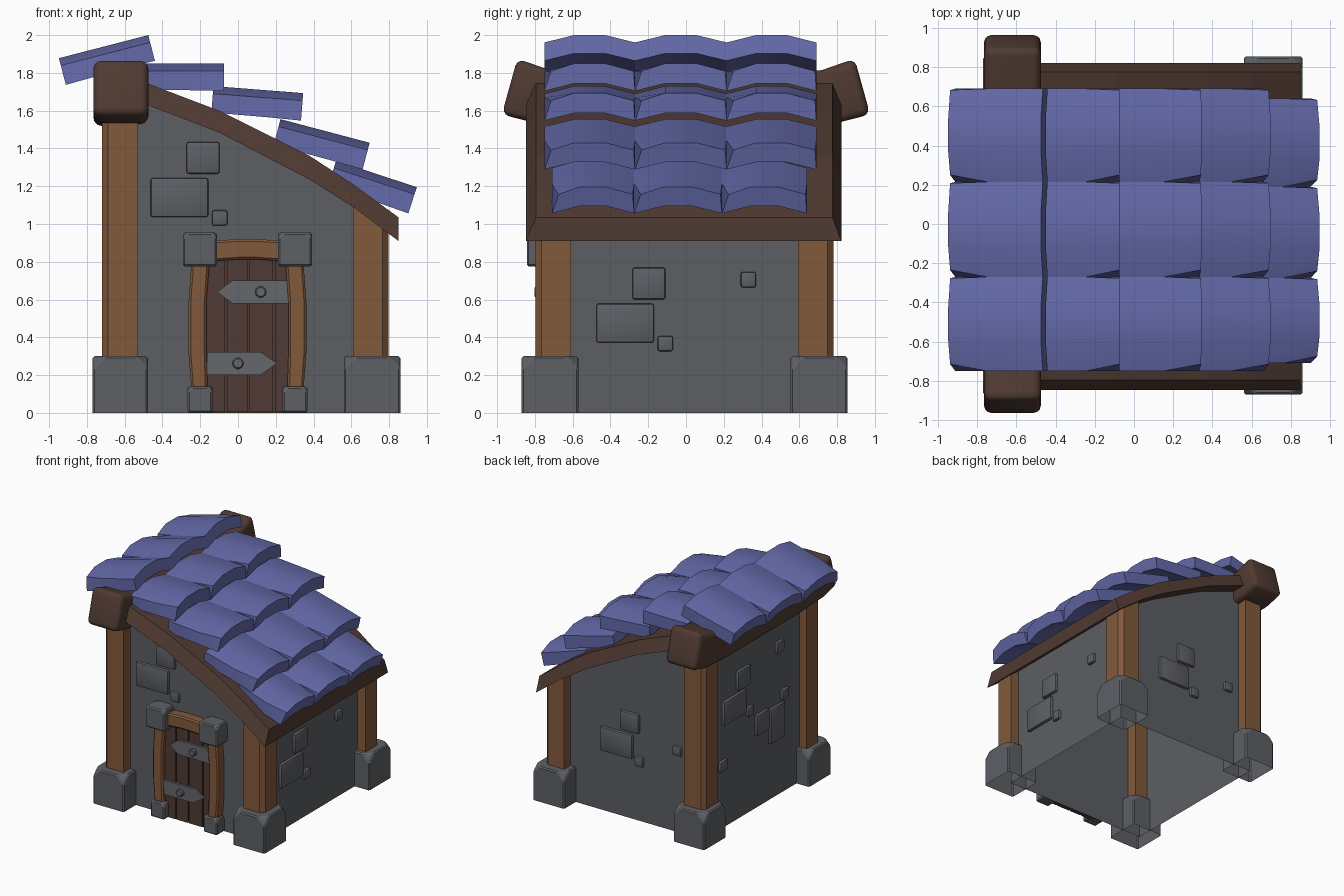
import bpy, bmesh, math
from mathutils import Vector

cube = bpy.data.objects.get("Cube")
if cube:
    bpy.data.objects.remove(cube, do_unlink=True)


def material(name, color):
    m = bpy.data.materials.new(name)
    m.use_nodes = True
    m.diffuse_color = (*color, 1)
    bsdf = next(n for n in m.node_tree.nodes if n.type == 'BSDF_PRINCIPLED')
    bsdf.inputs["Base Color"].default_value = (*color, 1)
    bsdf.inputs["Roughness"].default_value = 0.8
    return m


WALL = material("wall grey", (0.107, 0.113, 0.126))
STONE = material("stone grey", (0.110, 0.117, 0.131))
METAL = material("iron grey", (0.130, 0.135, 0.148))
WOOD = material("warm wood", (0.223, 0.100, 0.045))
DARK = material("dark timber", (0.080, 0.043, 0.032))
DOOR = material("door wood", (0.080, 0.044, 0.035))
TILE = material("blue tile", (0.125, 0.140, 0.390))

DOWN, BACK = Vector((0, 0, -1)), Vector((0, 1, 0))


def loft(name, rings, mat, bevel=0, segments=1, drop=None, corners=0):
    """Skin closed rings of points, cap both ends, bevel, and leave out hidden faces."""
    bm = bmesh.new()
    loops = [[bm.verts.new(p) for p in ring] for ring in rings]
    n = len(loops[0])
    for a, b in zip(loops, loops[1:]):
        for i in range(n):
            j = (i + 1) % n
            bm.faces.new((a[i], a[j], b[j], b[i]))
    bm.faces.new(loops[0][::-1])
    bm.faces.new(loops[-1])
    bmesh.ops.recalc_face_normals(bm, faces=bm.faces)
    if drop:
        hidden = [f for f in bm.faces if f.normal.dot(drop) > 0.95]
        bmesh.ops.delete(bm, geom=hidden, context='FACES')
    if corners:
        top = max(v.co.z for v in bm.verts)
        bmesh.ops.bevel(bm, geom=[v for v in bm.verts if v.co.z > top - 0.001],
                        offset=corners, segments=1, affect='VERTICES', profile=0.5)
    if bevel:
        sharp = [e for e in bm.edges if len(e.link_faces) == 2 and e.calc_face_angle() > 0.7]
        bmesh.ops.bevel(bm, geom=sharp, offset=bevel, segments=segments,
                        affect='EDGES', profile=0.5, clamp_overlap=True)
    me = bpy.data.meshes.new(name)
    bm.to_mesh(me)
    bm.free()
    me.materials.append(mat)
    ob = bpy.data.objects.new(name, me)
    bpy.context.collection.objects.link(ob)
    return ob


def smooth(ob, angle=30):
    bpy.ops.object.select_all(action='DESELECT')
    ob.select_set(True)
    bpy.context.view_layer.objects.active = ob
    bpy.ops.object.shade_smooth_by_angle(angle=math.radians(angle))


def prism(name, outline, y0, y1, mat, **kw):
    return loft(name, [[(x, y, z) for x, z in outline] for y in (y0, y1)], mat, **kw)


def box(name, x0, x1, y0, y1, z0, z1, mat, **kw):
    return prism(name, [(x0, z0), (x1, z0), (x1, z1), (x0, z1)], y0, y1, mat, **kw)


# Roof slab: a sagging profile, wider at its underside
ROOF = [(-0.62, 1.68, 1.79), (-0.48, 1.63, 1.745), (-0.1, 1.485, 1.60),
        (0.38, 1.235, 1.36), (0.61, 1.09, 1.21), (0.85, 0.91, 1.035)]
loft("roof_slab", [[(x, -0.848, lo), (x, 0.822, lo), (x, 0.775, hi), (x, -0.795, hi)]
                   for x, lo, hi in ROOF], DARK)


def under_roof(x):
    for (xa, za, _), (xb, zb, _) in zip(ROOF, ROOF[1:]):
        if x <= xb:
            return za + (zb - za) * (x - xa) / (xb - xa)


# Walls: one shell recessed behind the posts, open at the bottom
LEFT, RIGHT, FRONT, REAR = -0.65, 0.72, -0.705, 0.695
outline = [(LEFT, 0), (RIGHT, 0), (RIGHT, under_roof(RIGHT) + 0.03)]
outline += [(x, lo + 0.03) for x, lo, _ in ROOF[-2:0:-1]] + [(LEFT, 1.65)]
prism("walls", outline, FRONT, REAR, WALL, drop=DOWN)

# Corner posts, outer edge chamfered, on stone feet
MIDDLE = -0.008
for side, s in (("front", -1), ("back", 1)):
    for hand, inner, outer, foot in (("right", -0.53, -0.72, (-0.77, -0.476)),
                                     ("left", 0.61, 0.797, (0.56, 0.86))):
        cut = math.copysign(0.032, outer)
        yi, yo = MIDDLE + s * 0.602, MIDDLE + s * 0.79
        plan = [(inner, yi), (outer, yi), (outer, yo - s * 0.032), (outer - cut, yo), (inner, yo)]
        loft(f"{side}_{hand}_post",
             [[(x, y, 0.2) for x, y in plan],
              [(x, y, 1.6 if x < 0 else under_roof(x) + 0.03) for x, y in plan]],
             WOOD, drop=DOWN)
        ya, yb = sorted((MIDDLE + s * 0.562, MIDDLE + s * 0.862))
        box(f"{side}_{hand}_foot", *foot, ya, yb, 0, 0.3, STONE,
            drop=DOWN, corners=0.065, bevel=0.01)

# Ridge beam: ends curl upward
half = [(0.975, 1.58, 0.893, 1.875), (0.80, 1.535, 0.72, 1.815), (0.5, 1.52, 0.47, 1.785)]
stations = [(-a, b, -c, d) for a, b, c, d in half] + [(0, 1.52, 0, 1.78)] + half[::-1]
beam = loft("ridge_beam", [[(-0.765, yl, zl), (-0.475, yl, zl), (-0.475, yh, zh), (-0.765, yh, zh)]
                           for yl, zl, yh, zh in stations], DARK, bevel=0.04, segments=3)
smooth(beam, 35)

# Roof tiles: upper and lower crest of each row, then three arched tiles across
WIDE = (-0.75, -0.27, 0.215, 0.69)
NARROW = (-0.71, -0.275, 0.19, 0.64)
ROWS = [((-0.475, 2.0), (-0.948, 1.878), WIDE), ((-0.50, 1.85), (-0.073, 1.85), WIDE),
        ((-0.13, 1.73), (0.345, 1.693), WIDE), ((0.225, 1.555), (0.697, 1.43), WIDE),
        ((0.52, 1.335), (0.947, 1.195), NARROW)]


def tile_ring(crest, normal, ya, yb, nick, thick):
    """Arched section; nick cuts the upper corners, mostly the one toward the front."""
    w = yb - ya
    top = [(ya + nick, 0.04), (ya + w * 0.33, 0), (yb - w * 0.33, 0), (yb - nick * 0.2, 0.04)]
    low = [(yb, thick), (yb - w * 0.33, thick - 0.04),
           (ya + w * 0.33, thick - 0.04), (ya, thick)]
    return [(crest.x - normal.x * d, y, crest.y - normal.y * d) for y, d in top + low]


for r, (up, low, cols) in enumerate(ROWS):
    up, low = Vector(up), Vector(low)
    run = (low - up).normalized()
    normal = Vector((-run.y, run.x))
    if normal.y < 0:
        normal = -normal
    for c in range(3):
        ya, yb = cols[c], cols[c + 1]
        smooth(loft(f"roof_tile_{r + 1}_{c + 1}",
                    [tile_ring(up, normal, ya, yb, 0, 0.14),
                     tile_ring(up.lerp(low, 0.6), normal, ya, yb, 0, 0.142),
                     tile_ring(low, normal, ya, yb, 0.035, 0.146)], TILE))

# Door: planks over a dark backing
box("door_backing", -0.18, 0.28, -0.735, FRONT, 0, 0.84, DARK, drop=BACK)
for i, (x0, x1) in enumerate(((-0.18, -0.068), (-0.057, 0.05), (0.061, 0.186), (0.197, 0.28))):
    box(f"door_plank_{i + 1}", x0, x1, -0.752, FRONT, 0.005, 0.83, DOOR, drop=BACK)

# Door frame: bowed jambs, lintel, corner stones, mirrored about the door's middle
MID = 0.05
JAMB = [(0.21, 0.1), (0.295, 0.1), (0.312, 0.32), (0.312, 0.58), (0.295, 0.82),
        (0.2, 0.82), (0.217, 0.58), (0.217, 0.32)]
for hand, s in (("right", -1), ("left", 1)):
    prism(f"door_jamb_{hand}", [(MID + s * x, z) for x, z in JAMB],
          -0.788, FRONT, WOOD, bevel=0.012, drop=BACK)
    for part, a, b, z0, z1, y in (("foot", 0.185, 0.317, 0, 0.14, -0.81),
                                  ("cap", 0.162, 0.342, 0.775, 0.955, -0.843)):
        x0, x1 = sorted((MID + s * a, MID + s * b))
        box(f"door_{part}_stone_{hand}", x0, x1, y, FRONT, z0, z1, STONE,
            corners=0.028, bevel=0.01, drop=BACK)
prism("door_lintel", [(-0.15, 0.802), (0.0, 0.812), (0.1, 0.812), (0.25, 0.802),
                      (0.25, 0.91), (0.1, 0.92), (0.0, 0.92), (-0.15, 0.91)],
      -0.79, FRONT, WOOD, bevel=0.012, drop=BACK)

# Strap hinges with round bolts
for name, root, neck, tip, z, bolt in (("upper", 0.27, -0.03, -0.11, 0.64, 0.12),
                                       ("lower", -0.165, 0.12, 0.207, 0.262, 0.0)):
    h = 0.061
    prism(f"{name}_hinge", [(root, z - h), (neck, z - h), (tip, z), (neck, z + h), (root, z + h)],
          -0.772, -0.745, METAL, drop=BACK)
    ring = [(bolt + 0.03 * math.cos(k * math.tau / 10), z + 0.03 * math.sin(k * math.tau / 10))
            for k in range(10)]
    prism(f"{name}_hinge_bolt", ring, -0.803, -0.77, METAL, bevel=0.006, drop=BACK)


# Wall stones: u runs to the right as seen from outside each wall
def wall_stone(wall, u, z, w, h):
    a, b, out = u - w / 2, u + w / 2, 0.025
    spans = {"front": (a, b, FRONT - out, FRONT), "back": (-b, -a, REAR, REAR + out),
             "left": (RIGHT, RIGHT + out, a, b), "right": (LEFT - out, LEFT, -b, -a)}
    inward = {"front": (0, 1, 0), "back": (0, -1, 0), "left": (-1, 0, 0), "right": (1, 0, 0)}
    ob = box(f"{wall}_wall_stone", *spans[wall], z - h / 2, z + h / 2, STONE,
             bevel=0.012, segments=2, drop=Vector(inward[wall]))
    smooth(ob, 35)


for wall, u, z in (("front", -0.185, 1.35), ("left", -0.197, 0.685),
                   ("back", -0.04, 0.83), ("right", -0.16, 1.19)):
    wall_stone(wall, u, z, 0.175, 0.168)
    wall_stone(wall, u - 0.125, z - 0.21, 0.305, 0.207)
    wall_stone(wall, u + 0.088, z - 0.318, 0.082, 0.082)
for wall, u, z, w, h in (("left", 0.33, 0.705, 0.082, 0.082), ("back", 0.41, 0.70, 0.08, 0.08),
                         ("right", 0.33, 1.27, 0.1, 0.1), ("right", -0.44, 0.54, 0.1, 0.09),
                         ("right", 0.09, 0.71, 0.17, 0.18), ("right", 0.29, 0.63, 0.2, 0.3),
                         ("right", 0.40, 0.84, 0.09, 0.09)):
    wall_stone(wall, u, z, w, h)
